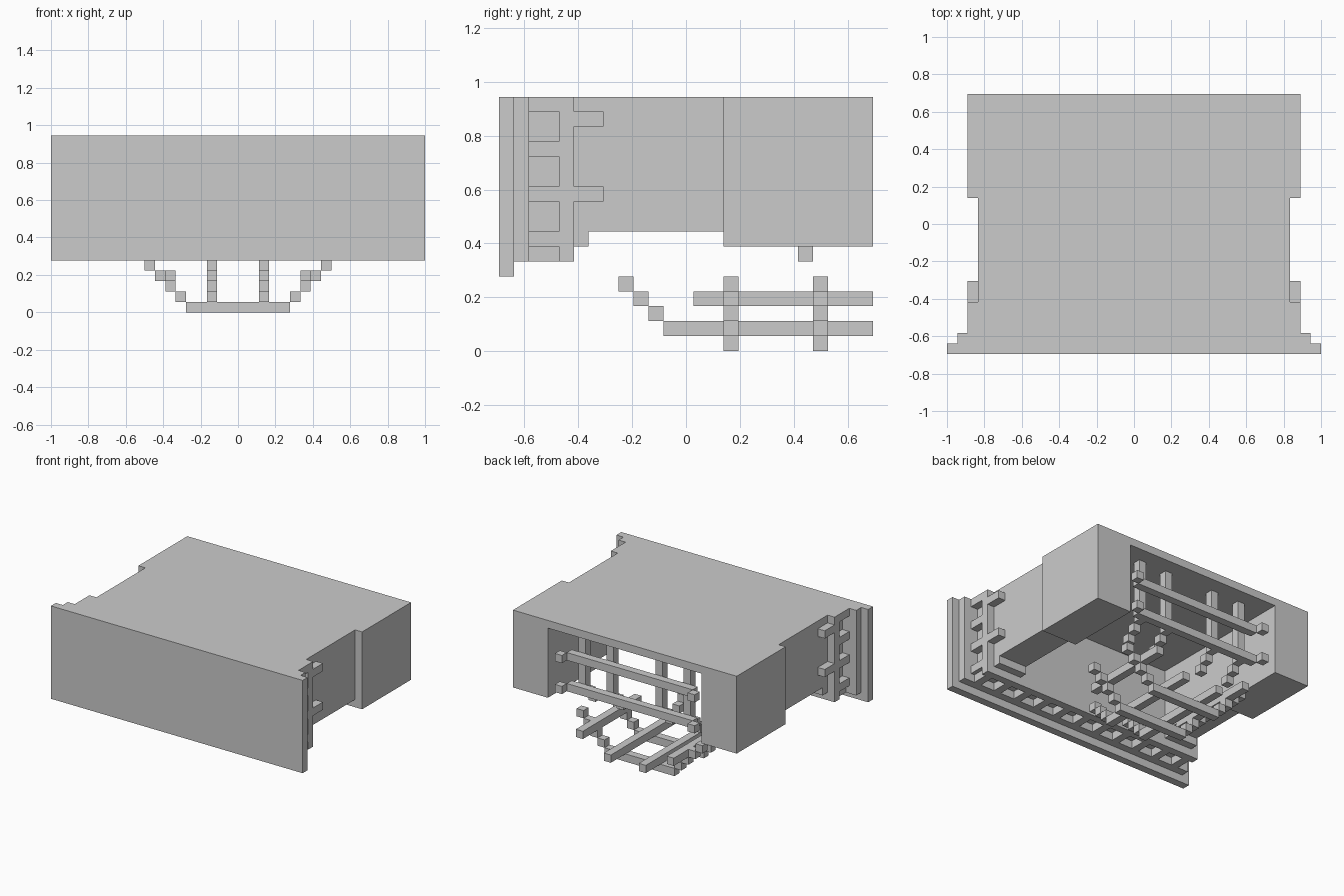
import bpy, bmesh
from mathutils import Matrix, Vector

if "Cube" in bpy.data.objects:
    bpy.data.objects.remove(bpy.data.objects["Cube"])

U = 1 / 18  # one block of the model's grid


def part(name, boxes, mirror=False):
    """One object from boxes given as (x0, x1, y0, y1, z0, z1) in grid units."""
    bm = bmesh.new()
    for x0, x1, y0, y1, z0, z1 in boxes:
        size = Vector((x1 - x0, y1 - y0, z1 - z0)) * U
        mid = Vector((x0 + x1, y0 + y1, z0 + z1)) * U / 2
        bmesh.ops.create_cube(bm, size=1, matrix=Matrix.Translation(mid) @ Matrix.Diagonal((*size, 1)))
    me = bpy.data.meshes.new(name)
    bm.to_mesh(me)
    bm.free()
    ob = bpy.data.objects.new(name, me)
    bpy.context.collection.objects.link(ob)
    if mirror:
        mod = ob.modifiers.new("mirror", 'MIRROR')
        mod.use_mirror_merge = False
    return ob


def cube(x, y, z):
    """Unit block around a centre."""
    return (x - .5, x + .5, y - .5, y + .5, z - .5, z + .5)


# layered front
part("front_plate", [(-18, 18, -12.5, -11.5, 5, 17)])
part("second_plate", [(-17, 17, -11.5, -10.5, 6, 17)])
part("front_core", [(-15, 15, -10.5, -8.5, 7, 17)])
part("third_plate", [(-16, 16, -8.5, -7.5, 6, 17)])

# teeth between the second and third plates
part("side_teeth", [(15, 16, -10.5, -8.5, z, z + 1) for z in (7, 10, 13, 16)], True)
part("bottom_teeth", [(x - .5, x + .5, -10.5, -8.5, 6, 7) for x in range(-15, 16, 3)])

# pegs behind the third plate
part("side_pegs", [(15, 16, -7.5, -5.5, z, z + 1) for z in (10, 15)], True)
part("lower_peg", [(11, 15, -7.5, -6.5, 7, 8)], True)

# body: roof slab between two side boxes with wider rear ends
part("roof_slab", [(-11, 11, -7.5, 12.5, 16, 17)])
part("side_box", [(11, 15, -7.5, 2.5, 8, 17)], True)
part("rear_side_box", [(11, 16, 2.5, 12.5, 7, 17)], True)

# bottom cage: cross ribs with stepped ends
for i, y in enumerate((3, 9)):
    part(f"cross_rib_{i + 1}", [(-5, 5, y - .5, y + .5, 0, 1)])
    part(f"cross_rib_steps_{i + 1}", [cube(5.5 + k, y, 1.5 + k) for k in range(4)], True)

# bottom cage: long ribs, the inner pair stepping up at the front
part("inner_long_rib", [(2, 3, -1.5, 12.5, 1, 2)]
     + [cube(2.5, -2 - k, 2.5 + k) for k in range(3)], True)
part("outer_long_rib", [(6, 7, .5, 12.5, 3, 4)], True)

# rear cage: upright bars with stepped feet
for i, x in enumerate((3.5, 7.5)):
    part(f"upright_bar_{i + 1}", [(x - .5, x + .5, 9.5, 10.5, 8, 16),
                                  cube(x, 9, 7.5), cube(x, 8, 6.5)], True)

# rear cage: level bars with end blocks
for i, z in enumerate((8.5, 12.5)):
    part(f"level_bar_{i + 1}", [(-9, 9, 10.5, 11.5, z - .5, z + .5)])
    part(f"level_bar_ends_{i + 1}", [cube(9.5, 12, z)], True)
